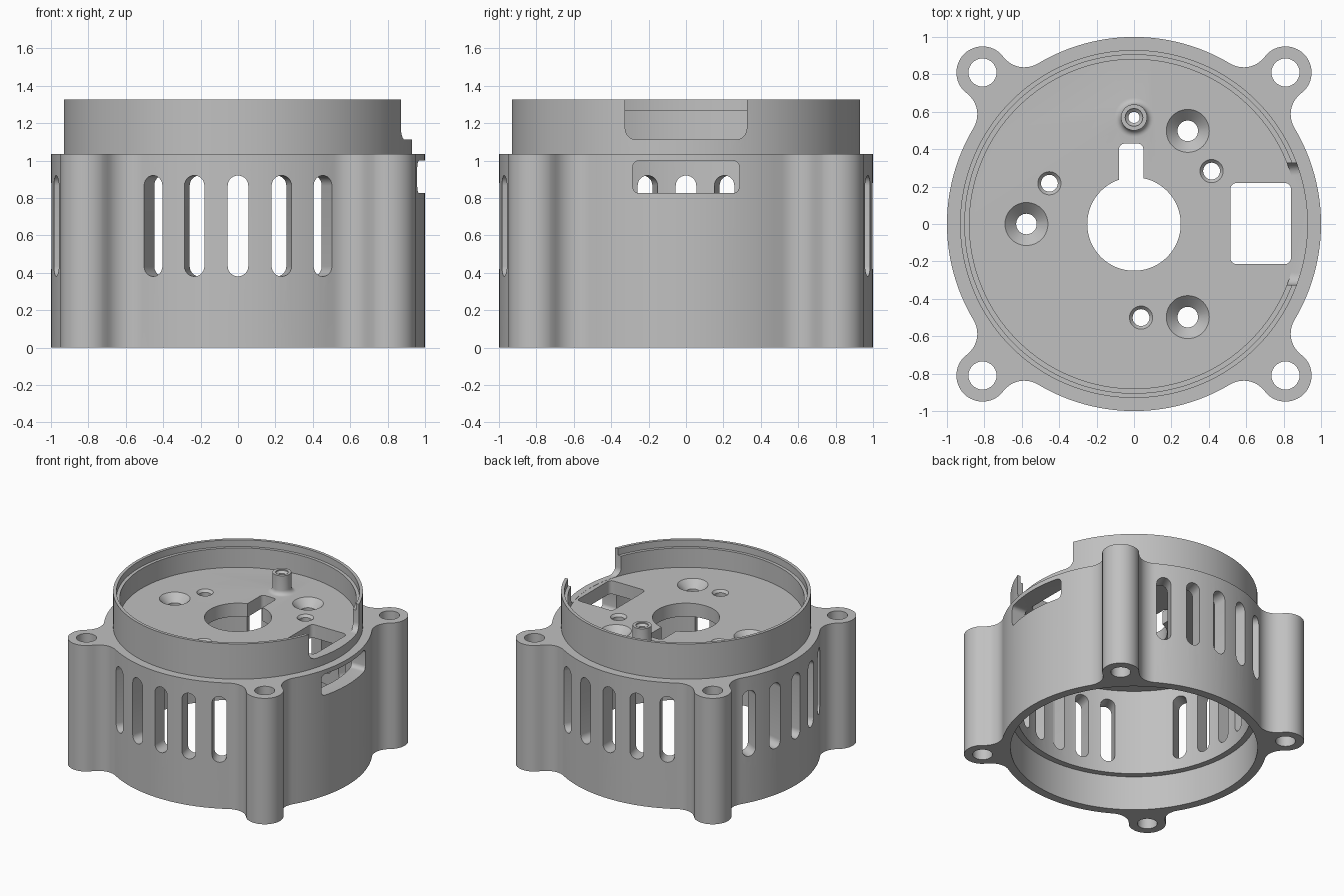
import bpy
import bmesh
from math import sin, cos, pi, radians, asin
from mathutils import Matrix, Vector

cube = bpy.data.objects.get("Cube")
if cube:
    bpy.data.objects.remove(cube)

grey = bpy.data.materials.new("light grey")
grey.use_nodes = True
COLOUR = (0.53, 0.53, 0.53, 1)
grey.diffuse_color = COLOUR
grey.node_tree.nodes["Principled BSDF"].inputs["Base Color"].default_value = COLOUR

FLOOR, SHOULDER, TOP = 1.11, 1.035, 1.325
UNDERSIDE = 1.0


def arc(cx, cy, r, a0, a1, n):
    """Points along an arc, angles in degrees."""
    return [(cx + r * cos(radians(a0 + (a1 - a0) * i / n)),
             cy + r * sin(radians(a0 + (a1 - a0) * i / n))) for i in range(n + 1)]


def rounded_rect(x0, x1, y0, y1, r, n=6):
    pts = []
    for k, (x, y) in enumerate([(x1 - r, y1 - r), (x0 + r, y1 - r),
                                (x0 + r, y0 + r), (x1 - r, y0 + r)]):
        pts += arc(x, y, r, 90 * k, 90 * k + 90, n)
    return pts


def prism(bm, pts, z0, z1, matrix=Matrix()):
    """Extrude a closed outline between two heights."""
    low = [bm.verts.new(matrix @ Vector((x, y, z0))) for x, y in pts]
    high = [bm.verts.new(matrix @ Vector((x, y, z1))) for x, y in pts]
    bm.faces.new(low[::-1])
    bm.faces.new(high)
    for i in range(len(pts)):
        j = (i + 1) % len(pts)
        bm.faces.new((low[i], low[j], high[j], high[i]))


def lathe(bm, profile, x=0, y=0, n=32):
    """Turn a bottom-to-top (radius, height) profile into a capped solid."""
    rings = [[bm.verts.new((x + r * cos(2 * pi * i / n), y + r * sin(2 * pi * i / n), z))
              for i in range(n)] for r, z in profile]
    bm.faces.new(rings[0][::-1])
    bm.faces.new(rings[-1])
    for a, b in zip(rings, rings[1:]):
        for i in range(n):
            j = (i + 1) % n
            bm.faces.new((a[i], a[j], b[j], b[i]))


def to_object(bm, name):
    bmesh.ops.recalc_face_normals(bm, faces=bm.faces)
    mesh = bpy.data.meshes.new(name)
    bm.to_mesh(mesh)
    bm.free()
    mesh.materials.append(grey)
    obj = bpy.data.objects.new(name, mesh)
    bpy.context.collection.objects.link(obj)
    return obj


def combine(target, bm, operation):
    """Boolean a temporary solid into the target."""
    tool = to_object(bm, "cutter")
    tool.hide_render = True
    mod = target.modifiers.new("combine", 'BOOLEAN')
    mod.operation, mod.solver, mod.object = operation, 'EXACT', tool
    bpy.context.view_layer.objects.active = target
    bpy.ops.object.modifier_apply(modifier=mod.name)
    bpy.data.objects.remove(tool)


# Housing outline: round body blended into four screw lugs
LUG, LUG_R, BLEND = 1.145, 0.14, 0.14
spread = 2 * asin((LUG_R + BLEND) / 2 / LUG) * 180 / pi
outline = []
for k in range(4):
    a = 45 + 90 * k
    lug = Vector((cos(radians(a)), sin(radians(a)))) * LUG
    turn = 90 - spread / 2
    for side in (-1, 1):
        b = a + side * spread
        c = Vector((cos(radians(b)), sin(radians(b)))) * (1 + BLEND)
        if side < 0:
            outline += arc(c.x, c.y, BLEND, b + 180, b + 180 - turn, 10)
            outline += arc(lug.x, lug.y, LUG_R, a - turn - spread / 2 - spread / 2 + spread / 2,
                           a + turn + spread / 2, 28)[1:-1]
        else:
            outline += arc(c.x, c.y, BLEND, b + 180 + turn, b + 180, 10)
    outline += arc(0, 0, 1, a + spread, a + 90 - spread, 24)[1:-1]

bm = bmesh.new()
prism(bm, outline, 0, SHOULDER)
housing = to_object(bm, "housing")

# Upper collar
bm = bmesh.new()
lathe(bm, [(0.93, 0.9), (0.93, TOP)], n=128)
combine(housing, bm, 'UNION')

# Upper recess with a stepped lip, and lower cavity with a counterbore
bm = bmesh.new()
lathe(bm, [(0.88, FLOOR), (0.88, 1.27), (0.905, 1.27), (0.905, 1.4)], n=128)
lathe(bm, [(0.93, -0.1), (0.93, 0.285), (0.88, 0.285), (0.88, UNDERSIDE)], n=128)
combine(housing, bm, 'DIFFERENCE')

# Standoff with a filleted foot
bm = bmesh.new()
foot = [(0.105 - 0.035 * sin(t * pi / 12), FLOOR + 0.035 * (1 - cos(t * pi / 12)))
        for t in range(7)]
lathe(bm, [(0.105, FLOOR - 0.03)] + foot + [(0.07, 1.265)], 0, 0.57)
combine(housing, bm, 'UNION')

# Holes in the floor plate and the lugs
bm = bmesh.new()
low, high = UNDERSIDE - 0.05, FLOOR + 0.02
for k in range(3):
    a = radians(60 + 120 * k)
    lathe(bm, [(0.055, low), (0.055, 1.05), (0.115, FLOOR), (0.115, high)],
          0.575 * cos(a), 0.575 * sin(a), 40)
    a = radians(34.3 + 120 * k)
    lathe(bm, [(0.045, low), (0.045, 1.09), (0.062, FLOOR), (0.062, high)],
          0.502 * cos(a), 0.502 * sin(a))
lathe(bm, [(0.03, low), (0.03, 1.24), (0.047, 1.255), (0.047, 1.3)], 0, 0.57)
for sx in (-1, 1):
    for sy in (-1, 1):
        lathe(bm, [(0.075, -0.1), (0.075, 1.2)], sx * 0.81, sy * 0.81)
prism(bm, rounded_rect(0.515, 0.84, -0.215, 0.22, 0.035), low, high)
combine(housing, bm, 'DIFFERENCE')

# Central bore with a keyway
bm = bmesh.new()
key = [p for p in rounded_rect(-0.08, 0.05, 0, 0.43, 0.03) if p[1] > 0.3]
right = 90 - asin(0.05 / 0.25) * 180 / pi
left = 90 + asin(0.08 / 0.25) * 180 / pi
prism(bm, key + arc(0, 0, 0.25, left, right + 360, 60), low, high)
combine(housing, bm, 'DIFFERENCE')

# Vent slots on the front, back and right sides
bm = bmesh.new()
slot = arc(0, 0.865, 0.055, 0, 180, 12) + arc(0, 0.435, 0.055, 180, 360, 12)
upright = Matrix.Rotation(pi / 2, 4, 'X')
for side in (0, 180, 270):
    for k in range(-2, 3):
        turn = Matrix.Rotation(radians(side + 13.5 * k), 4, 'Z')
        prism(bm, slot, 0.8, 1.1, turn @ upright)
combine(housing, bm, 'DIFFERENCE')

# Connector window and collar notch on the left side
bm = bmesh.new()
facing = Matrix.Rotation(pi / 2, 4, 'Z') @ upright
prism(bm, rounded_rect(-0.285, 0.285, 0.825, UNDERSIDE - 0.001, 0.035), 0.7, 1.1, facing)
prism(bm, rounded_rect(-0.325, 0.325, FLOOR + 0.001, 1.6, 0.06), 0.7, 1.1, facing)
combine(housing, bm, 'DIFFERENCE')

# Smooth curved walls, keep machined edges crisp
bpy.ops.object.select_all(action='DESELECT')
housing.select_set(True)
bpy.context.view_layer.objects.active = housing
bpy.ops.object.shade_smooth_by_angle(angle=radians(25))
